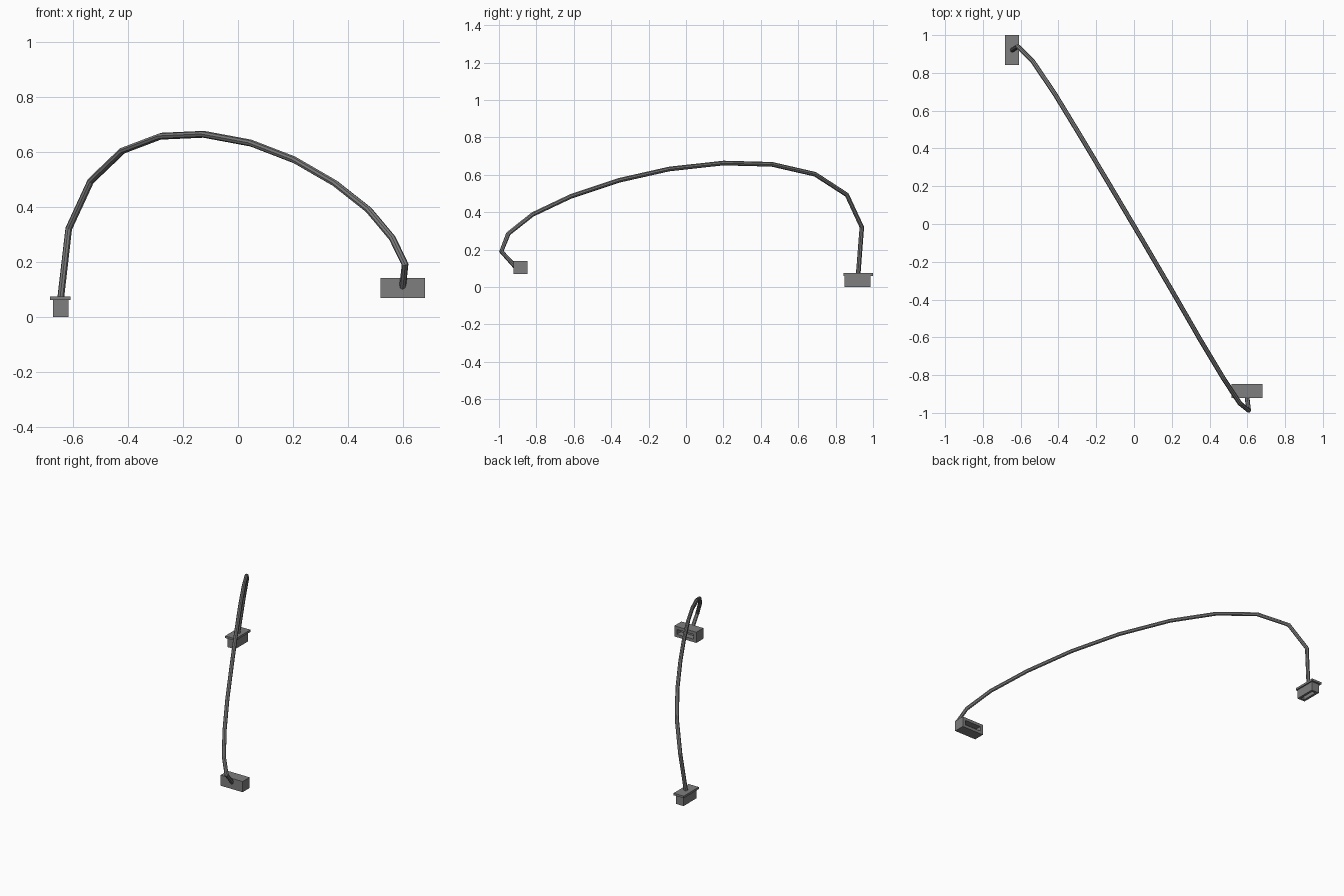
import bpy, bmesh
from mathutils import Vector

if "Cube" in bpy.data.objects:
    bpy.data.objects.remove(bpy.data.objects["Cube"])

# Dark grey plastic shared by every part
dark = bpy.data.materials.new("dark_plastic")
dark.diffuse_color = (0.21, 0.21, 0.21, 1)
dark.use_nodes = True
dark.node_tree.nodes["Principled BSDF"].inputs["Base Color"].default_value = dark.diffuse_color


def box(name, lo, hi, slot_dir=None, rim=0.02, depth=0.04):
    """Box between two corners, with an optional recessed slot on one face."""
    lo, hi = Vector(lo), Vector(hi)
    bm = bmesh.new()
    bmesh.ops.create_cube(bm, size=1)
    for v in bm.verts:
        v.co = (lo + hi) / 2 + Vector(a * b for a, b in zip(v.co, hi - lo))
    bm.normal_update()
    if slot_dir:
        d = Vector(slot_dir)
        face = max(bm.faces, key=lambda f: f.normal.dot(d))
        bmesh.ops.inset_individual(bm, faces=[face], thickness=rim)
        inner = bmesh.ops.extrude_discrete_faces(bm, faces=[face])["faces"][0]
        bmesh.ops.translate(bm, verts=inner.verts, vec=-d * depth)
    bmesh.ops.recalc_face_normals(bm, faces=bm.faces)
    me = bpy.data.meshes.new(name)
    bm.to_mesh(me)
    bm.free()
    me.materials.append(dark)
    ob = bpy.data.objects.new(name, me)
    bpy.context.collection.objects.link(ob)
    return ob


# Upright plug: narrow body with a slot below and a flange on top
box("plug_body", (-0.673, 0.848, 0), (-0.616, 0.987, 0.06), (0, 0, -1), 0.022)
box("plug_flange", (-0.683, 0.841, 0.06), (-0.608, 1.0, 0.074))

# Horizontal socket: block with a slot facing the back
box("socket_block", (0.517, -0.921, 0.069), (0.679, -0.847, 0.14), (0, 1, 0), 0.028)

# Cable arching from plug to socket
path = [(-0.645, 0.92, 0.06), (-0.615, 0.94, 0.32), (-0.535, 0.86, 0.493),
        (-0.42, 0.69, 0.603), (-0.28, 0.46, 0.656), (-0.125, 0.20, 0.663),
        (0.047, -0.09, 0.631), (0.205, -0.36, 0.570), (0.352, -0.615, 0.485),
        (0.475, -0.82, 0.388), (0.561, -0.95, 0.285), (0.607, -0.987, 0.19),
        (0.597, -0.905, 0.1)]
cu = bpy.data.curves.new("cable", "CURVE")
cu.dimensions = "3D"
cu.bevel_depth = 0.0125
cu.bevel_resolution = 2
cu.use_fill_caps = True
cu.materials.append(dark)
sp = cu.splines.new("POLY")
sp.points.add(len(path) - 1)
for p, co in zip(sp.points, path):
    p.co = (*co, 1)
sp.use_smooth = False
bpy.context.collection.objects.link(bpy.data.objects.new("cable", cu))
